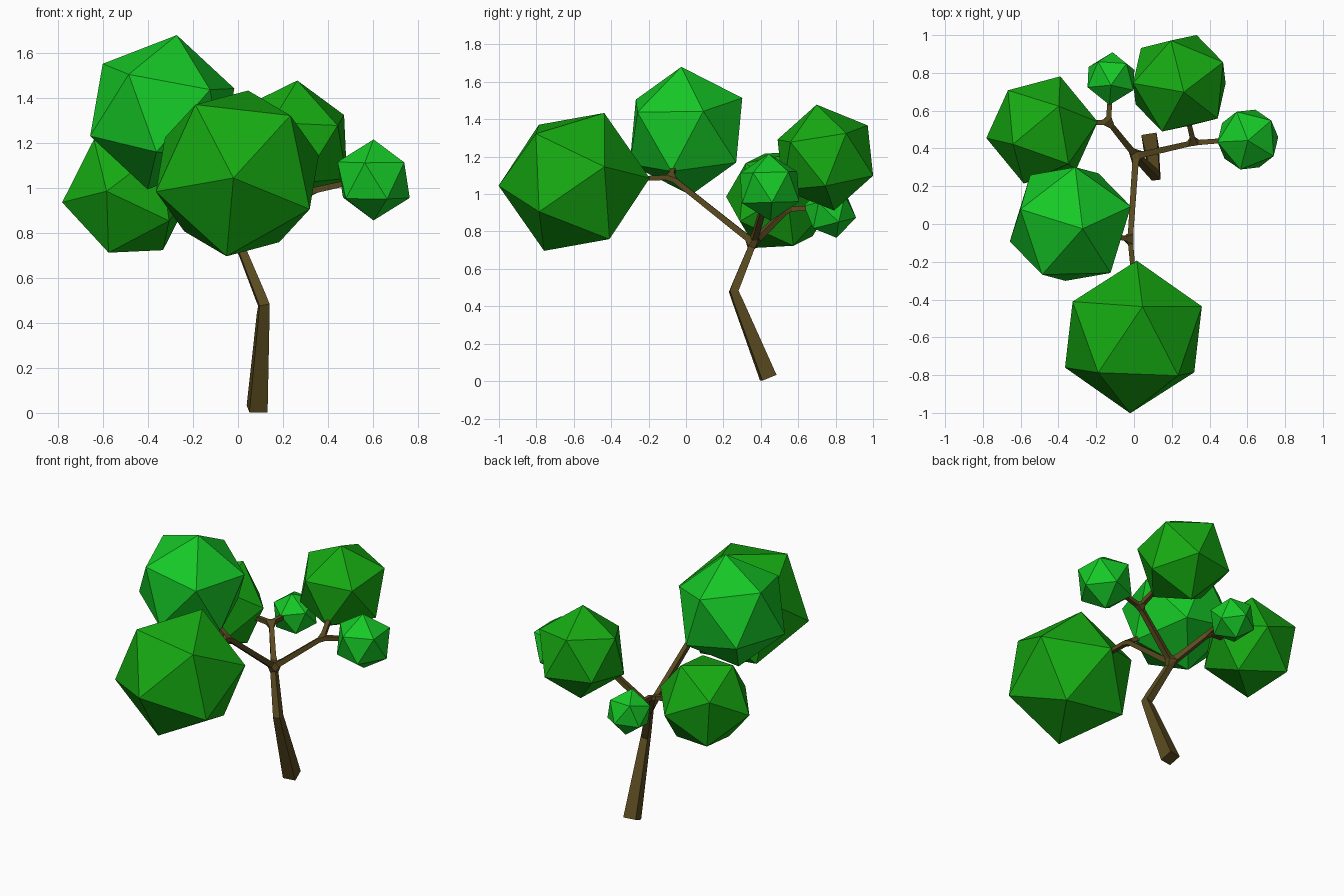
import bpy, bmesh
from mathutils import Vector, Matrix

if "Cube" in bpy.data.objects:
    bpy.data.objects.remove(bpy.data.objects["Cube"])


def material(name, rgb):
    m = bpy.data.materials.new(name)
    m.diffuse_color = (*rgb, 1)
    m.use_nodes = True
    m.node_tree.nodes["Principled BSDF"].inputs["Base Color"].default_value = m.diffuse_color
    return m


BARK = material("bark", (0.10, 0.068, 0.014))
DARK = material("leaf_dark", (0.008, 0.40, 0.006))
LIGHT = material("leaf_light", (0.008, 0.58, 0.02))


def frame(a, b):
    # rotation whose z axis is a, with b lying in the xz plane
    z = Vector(a).normalized()
    y = z.cross(Vector(b)).normalized()
    return Matrix((y.cross(z), y, z)).transposed()


def leaf_ball(name, centre, radius, corner, neighbour, mat):
    # icosahedron turned so two adjacent corners point the given ways
    bm = bmesh.new()
    bmesh.ops.create_icosphere(bm, subdivisions=1, radius=radius)
    bm.verts.ensure_lookup_table()
    v = bm.verts[0]
    n = v.link_edges[0].other_vert(v)
    rot = frame(corner, neighbour) @ frame(v.co, n.co).transposed()
    bmesh.ops.transform(bm, matrix=Matrix.Translation(centre) @ rot.to_4x4(), verts=bm.verts)
    me = bpy.data.meshes.new(name)
    bm.to_mesh(me)
    bm.free()
    me.materials.append(mat)
    bpy.context.collection.objects.link(bpy.data.objects.new(name, me))


# trunk and branches: a skinned skeleton of (point, half width, parent)
nodes = [
    ((0.085, 0.44, 0.018), 0.041, None),     # foot
    ((0.115, 0.255, 0.48), 0.023, 0),        # bend
    ((0.01, 0.36, 0.74), 0.017, 1),          # fork
    ((-0.02, -0.08, 1.09), 0.014, 2),        # front fork
    ((0.0, -0.30, 1.08), 0.012, 3),
    ((-0.20, -0.05, 1.20), 0.012, 3),
    ((-0.135, 0.54, 0.92), 0.014, 2),        # back left fork
    ((-0.33, 0.53, 0.94), 0.012, 6),
    ((-0.125, 0.70, 0.925), 0.012, 6),
    ((0.315, 0.43, 0.985), 0.014, 2),        # right fork
    ((0.52, 0.445, 1.03), 0.012, 9),
    ((0.275, 0.60, 1.10), 0.012, 9),
]
me = bpy.data.meshes.new("trunk_and_branches")
me.from_pydata([n[0] for n in nodes],
               [(n[2], i) for i, n in enumerate(nodes) if n[2] is not None], [])
trunk = bpy.data.objects.new("trunk_and_branches", me)
bpy.context.collection.objects.link(trunk)
me.materials.append(BARK)
skin = trunk.modifiers.new("skin", 'SKIN')
skin.use_smooth_shade = False
for i, n in enumerate(nodes):
    sv = me.skin_vertices[0].data[i]
    sv.radius = (n[1], n[1])
    sv.use_root = i == 0

# foliage
leaf_ball("front_foliage", (-0.003, -0.598, 1.065), 0.405,
          (0.017, 0.397, 0.02), (0.049, 0.152, 0.38), DARK)
leaf_ball("top_foliage", (-0.337, 0, 1.337), 0.35,
          (0.065, -0.025, 0.343), (0.32, 0.09, 0.123), LIGHT)
leaf_ball("back_right_foliage", (0.24, 0.745, 1.195), 0.288,
          (0.024, -0.047, 0.285), (-0.09, -0.255, 0.105), DARK)
leaf_ball("left_foliage", (-0.487, 0.498, 0.97), 0.30,
          (-0.093, -0.132, -0.27), (-0.283, -0.046, -0.043), DARK)
leaf_ball("right_foliage", (0.603, 0.447, 1.036), 0.18,
          (0, 0.005, -0.18), (0.16, 0.013, -0.08), LIGHT)
leaf_ball("back_foliage", (-0.122, 0.77, 0.905), 0.143,
          (0.008, 0.135, -0.03), (0, 0.035, -0.135), LIGHT)
